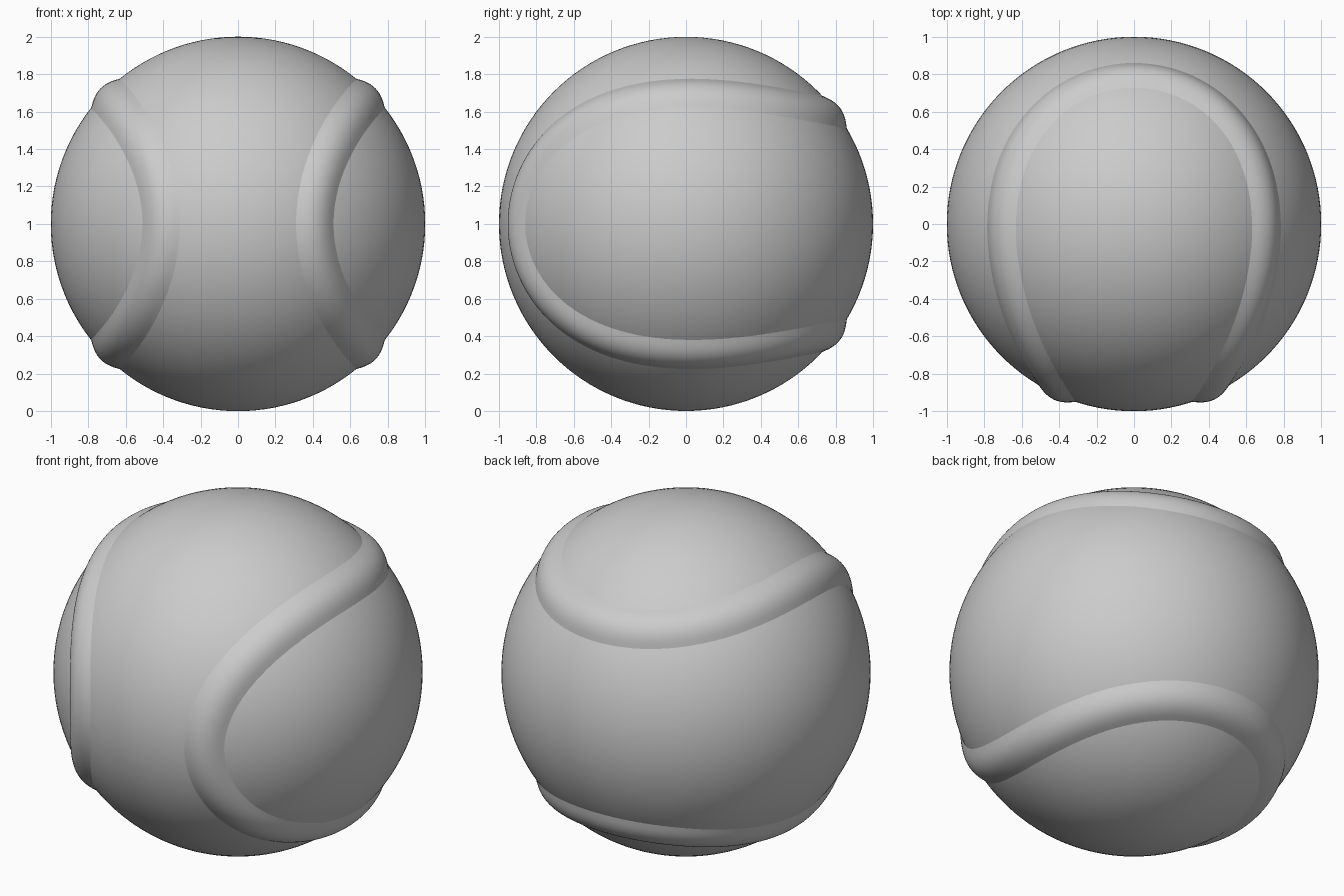
import bpy, bmesh, math
from mathutils import Vector

if "Cube" in bpy.data.objects:
    bpy.data.objects.remove(bpy.data.objects["Cube"])

CENTRE = Vector((0, 0, 1))
grey = bpy.data.materials.new("ball grey")
grey.diffuse_color = (0.6, 0.6, 0.6, 1)
grey.use_nodes = True
grey.node_tree.nodes["Principled BSDF"].inputs["Base Color"].default_value = grey.diffuse_color


def finish(bm, name):
    bmesh.ops.recalc_face_normals(bm, faces=bm.faces)
    mesh = bpy.data.meshes.new(name)
    bm.to_mesh(mesh)
    bm.free()
    mesh.materials.append(grey)
    mesh.shade_smooth()
    obj = bpy.data.objects.new(name, mesh)
    bpy.context.collection.objects.link(obj)
    return obj


def seam_point(t):
    """Wavy closed loop on the unit sphere, two lobes in front and two behind."""
    return Vector((0.706 * math.cos(t) - 0.293 * math.cos(3 * t),
                   -0.055 - 0.855 * math.cos(2 * t),
                   0.793 * math.sin(t) + 0.191 * math.sin(3 * t))).normalized()


# Ball body
bm = bmesh.new()
bmesh.ops.create_uvsphere(bm, u_segments=128, v_segments=64, radius=1)
bmesh.ops.translate(bm, verts=bm.verts, vec=CENTRE)
finish(bm, "ball")

# Raised seam: a low rounded profile swept along the loop, closed underneath
STEPS, ACROSS = 240, 14
HALF_ANGLE, HEIGHT = math.radians(6.3), 0.031
bm = bmesh.new()
rings = []
for i in range(STEPS):
    t = 2 * math.pi * i / STEPS
    up = seam_point(t)
    side = (seam_point(t + 0.01) - seam_point(t - 0.01)).cross(up).normalized()
    ring = []
    for j in range(ACROSS + 1):
        s = 2 * j / ACROSS - 1
        a = s * HALF_ANGLE * 1.04
        r = 0.998 + (HEIGHT + 0.002) * (1 - s * s) ** 1.2
        ring.append(bm.verts.new(CENTRE + r * (up * math.cos(a) + side * math.sin(a))))
    ring.append(bm.verts.new(CENTRE + up * 0.96))
    rings.append(ring)
n = ACROSS + 2
for i in range(STEPS):
    p, q = rings[i], rings[(i + 1) % STEPS]
    for j in range(n):
        k = (j + 1) % n
        bm.faces.new((p[j], p[k], q[k], q[j]))
seam = finish(bm, "seam")

# Keep the seam's buried edges sharp
bpy.context.view_layer.objects.active = seam
seam.select_set(True)
bpy.ops.object.shade_smooth_by_angle(angle=math.radians(40))
